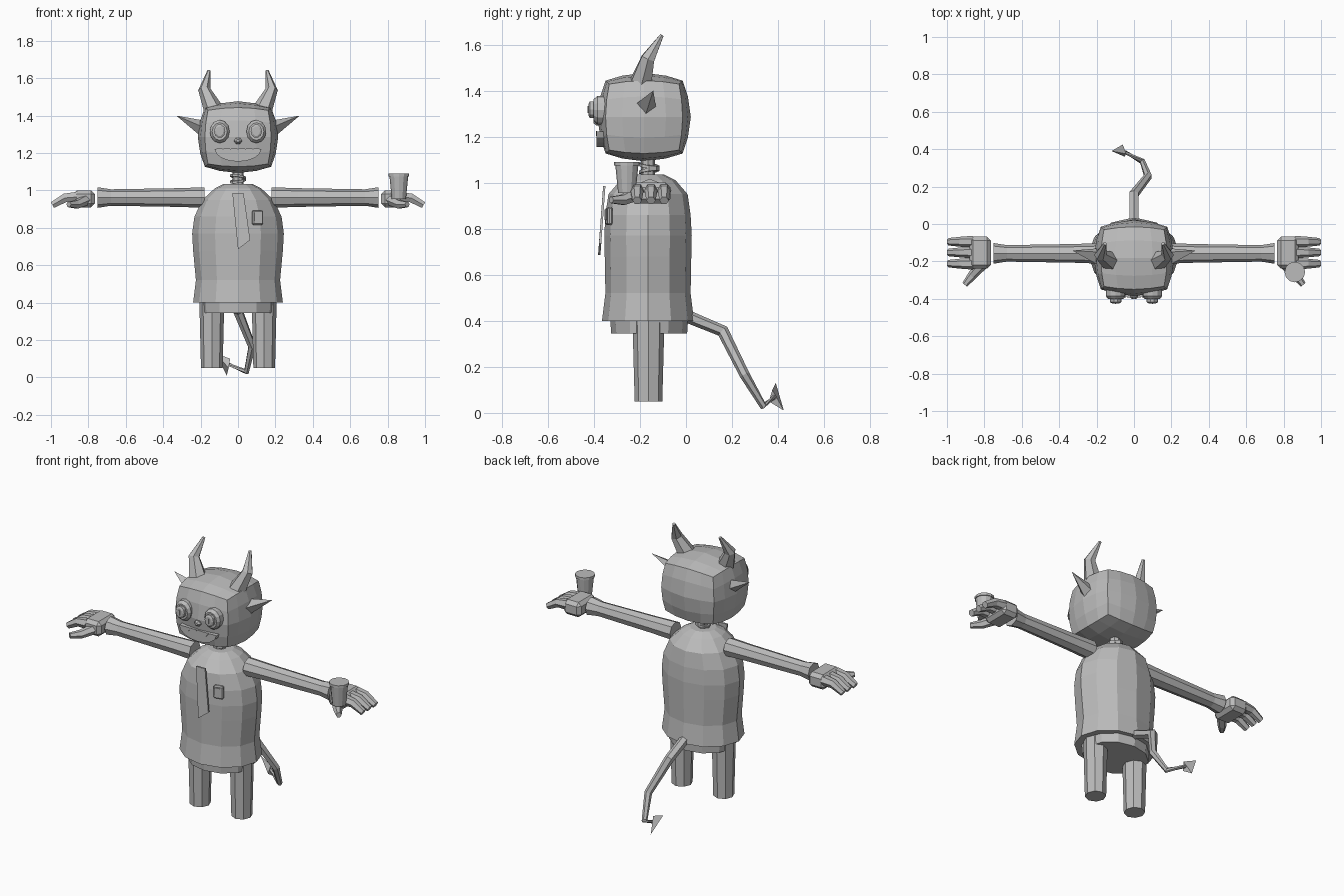
import bpy, bmesh
from math import sin, cos, pi
from mathutils import Vector, Matrix

if "Cube" in bpy.data.objects:
    bpy.data.objects.remove(bpy.data.objects["Cube"], do_unlink=True)

grey = bpy.data.materials.new("plain_grey")
grey.use_nodes = True
COLOUR = (0.5, 0.5, 0.5, 1)
grey.diffuse_color = COLOUR
grey.node_tree.nodes["Principled BSDF"].inputs["Base Color"].default_value = COLOUR


def finish(name, bm):
    bmesh.ops.recalc_face_normals(bm, faces=bm.faces)
    mesh = bpy.data.meshes.new(name)
    bm.to_mesh(mesh)
    bm.free()
    mesh.materials.append(grey)
    obj = bpy.data.objects.new(name, mesh)
    bpy.context.collection.objects.link(obj)
    return obj


def skin(name, rings):
    """Join equal rings of points into a closed solid."""
    bm = bmesh.new()
    loops = [[bm.verts.new(p) for p in ring] for ring in rings]
    n = len(loops[0])
    for a, b in zip(loops, loops[1:]):
        for i in range(n):
            j = (i + 1) % n
            bm.faces.new((a[i], a[j], b[j], b[i]))
    bm.faces.new(loops[0])
    bm.faces.new(loops[-1])
    return finish(name, bm)


def ellipse(centre, u, v, n, turn=0.0):
    return [Vector(centre) + u * cos(2 * pi * (i + turn) / n) + v * sin(2 * pi * (i + turn) / n)
            for i in range(n)]


def turned(name, profile, x, y, n):
    """Stack of upright ellipses from (z, half width, half depth)."""
    return skin(name, [ellipse((x, y, z), Vector((w, 0, 0)), Vector((0, d, 0)), n)
                       for z, w, d in profile])


def tube(name, points, radii, n, up=(0, 0, 1), turn=0.0):
    pts = [Vector(p) for p in points]
    rings = []
    for i, p in enumerate(pts):
        t = (pts[min(i + 1, len(pts) - 1)] - pts[max(i - 1, 0)]).normalized()
        side = t.cross(Vector(up)).normalized()
        rings.append(ellipse(p, side * radii[i], side.cross(t) * radii[i], n, turn))
    return skin(name, rings)


def disc(name, x, z, layers, n):
    """Front-facing stepped disc from (y, half width, half height)."""
    return skin(name, [ellipse((x, y, z), Vector((w, 0, 0)), Vector((0, 0, h)), n)
                       for y, w, h in layers])


def box(name, centre, size, bevel=0.0, spin=0.0):
    bm = bmesh.new()
    bmesh.ops.create_cube(bm, size=1)
    bmesh.ops.scale(bm, vec=size, verts=bm.verts)
    if bevel:
        bmesh.ops.bevel(bm, geom=bm.edges[:], offset=bevel, segments=1, affect='EDGES')
    bmesh.ops.rotate(bm, matrix=Matrix.Rotation(spin, 3, 'Z'), verts=bm.verts)
    bmesh.ops.translate(bm, vec=centre, verts=bm.verts)
    return finish(name, bm)


def plate(name, outline, depth):
    """Thin slab from front outline points (x, y, z)."""
    return skin(name, [[Vector(p) for p in outline],
                       [Vector(p) + Vector((0, depth, 0)) for p in outline]])


# Head: gridded block eased toward a ball
bm = bmesh.new()
bmesh.ops.create_cube(bm, size=2)
bmesh.ops.subdivide_edges(bm, edges=bm.edges[:], cuts=3, use_grid_fill=True)
for v in bm.verts:
    v.co = v.co.lerp(v.co.normalized(), 0.6)
    v.co = Vector((v.co.x * 0.215, v.co.y * 0.203 - 0.182, v.co.z * 0.192 + 1.285))
finish("head", bm)

# Shirt with flared hem, trousers and neck
turned("shirt", [(0.40, 0.24, 0.2), (0.52, 0.225, 0.185), (0.68, 0.24, 0.188),
                 (0.77, 0.245, 0.19), (0.86, 0.233, 0.185), (0.95, 0.19, 0.172),
                 (1.01, 0.125, 0.12), (1.035, 0.075, 0.07)], 0, -0.165, 12)
turned("trousers", [(0.345, 0.195, 0.165), (0.42, 0.2, 0.17)], 0, -0.16, 12)
turned("neck", [(1.02, 0.03, 0.03), (1.11, 0.03, 0.03)], 0, -0.165, 8)
for i in range(2):
    z = 1.045 + 0.022 * i
    tilt = 0.006 * (-1) ** i
    skin("neck_coil", [ellipse((0, -0.16, z + h), Vector((0.042, 0, tilt)),
                               Vector((0, 0.045, tilt)), 8) for h in (0, 0.013)])

# Tie and chest badge
plate("tie", [(-0.03, -0.36, 0.985), (0.03, -0.36, 0.985),
              (0.065, -0.378, 0.735), (0, -0.382, 0.685)], 0.01)
box("badge", (0.105, -0.334, 0.855), (0.058, 0.022, 0.078), 0.006, 0.2)
box("badge_panel", (0.103, -0.346, 0.86), (0.034, 0.008, 0.045), 0, 0.2)

# Mouth with pointed teeth, and nose
arc = [(0.125 * cos(pi * i / 8), -0.388, 1.222 - 0.068 * sin(pi * i / 8)) for i in range(9)]
plate("mouth", arc, 0.035)
for i in range(6):
    x = -0.1 + 0.04 * i
    plate("tooth", [(x - 0.018, -0.392, 1.225), (x + 0.018, -0.392, 1.225),
                    (x, -0.392, 1.203)], 0.006)
disc("nose", 0, 1.265, [(-0.37, 0.022, 0.018), (-0.39, 0.022, 0.018), (-0.402, 0.01, 0.008)], 6)

for s, label in ((1, "left"), (-1, "right")):
    # Eye with raised iris and slit pupil
    disc(label + "_eye", s * 0.098, 1.315, [(-0.345, 0.053, 0.062), (-0.385, 0.053, 0.062),
                                            (-0.402, 0.04, 0.047)], 12)
    disc(label + "_iris", s * 0.098, 1.317, [(-0.4, 0.03, 0.037), (-0.418, 0.03, 0.037),
                                             (-0.424, 0.02, 0.026)], 10)
    box(label + "_pupil", (s * 0.098, -0.425, 1.317), (0.006, 0.006, 0.03))

    # Horn and ear
    tube(label + "_horn", [(s * 0.125, -0.2, 1.42), (s * 0.18, -0.165, 1.54),
                           (s * 0.155, -0.105, 1.64)], (0.055, 0.033, 0.009), 6, (0, 1, 0))
    base = [(0.19, -0.22, 1.34), (0.19, -0.18, 1.282), (0.19, -0.13, 1.325), (0.19, -0.15, 1.375)]
    tip = Vector((0.33, -0.142, 1.4))
    skin(label + "_ear", [[Vector((s * p[0], p[1], p[2])) for p in base],
                          [Vector((s * q.x, q.y, q.z)) for q in
                           (tip.lerp(Vector(p), 0.02) for p in base)]])

    # Leg and sleeve
    turned(label + "_leg", [(0.05, 0.058, 0.06), (0.42, 0.067, 0.07)], s * 0.14, -0.163, 8)
    tube(label + "_arm", [(s * x, -0.157, 0.962) for x in (0.18, 0.32, 0.68, 0.75)],
         (0.055, 0.05, 0.044, 0.055), 8)

    # Hand: palm, three bent fingers and a thumb
    box(label + "_palm", (s * 0.823, -0.153, 0.955), (0.115, 0.17, 0.09), 0.02)
    for y in (-0.095, -0.152, -0.212):
        tube(label + "_finger", [(s * 0.86, y, 0.965), (s * 0.925, y, 0.96), (s * 0.992, y, 0.922)],
             (0.032, 0.027, 0.02), 6)
    tube(label + "_thumb", [(s * 0.81, -0.215, 0.95), (s * 0.865, -0.275, 0.925),
                            (s * 0.905, -0.325, 0.925)], (0.03, 0.025, 0.016), 6)

# Cup with a lip, held in the left hand
turned("cup", [(0.955, 0.038, 0.038), (1.075, 0.05, 0.05), (1.075, 0.055, 0.055),
               (1.09, 0.055, 0.055)], 0.86, -0.257, 12)

# Tail with barbed tip
tube("tail", [(0, -0.02, 0.43), (0, 0.16, 0.355), (0.075, 0.255, 0.165), (0.045, 0.335, 0.03),
              (-0.05, 0.385, 0.07)], (0.028, 0.027, 0.022, 0.016, 0.01), 6, (1, 0, 0))
bm = bmesh.new()
for p in [(-0.12, 0.39, 0.13), (-0.06, 0.425, 0.01), (-0.042, 0.375, 0.1), (-0.05, 0.36, 0.05)]:
    bm.verts.new(p)
bmesh.ops.convex_hull(bm, input=bm.verts)
finish("tail_barb", bm)
